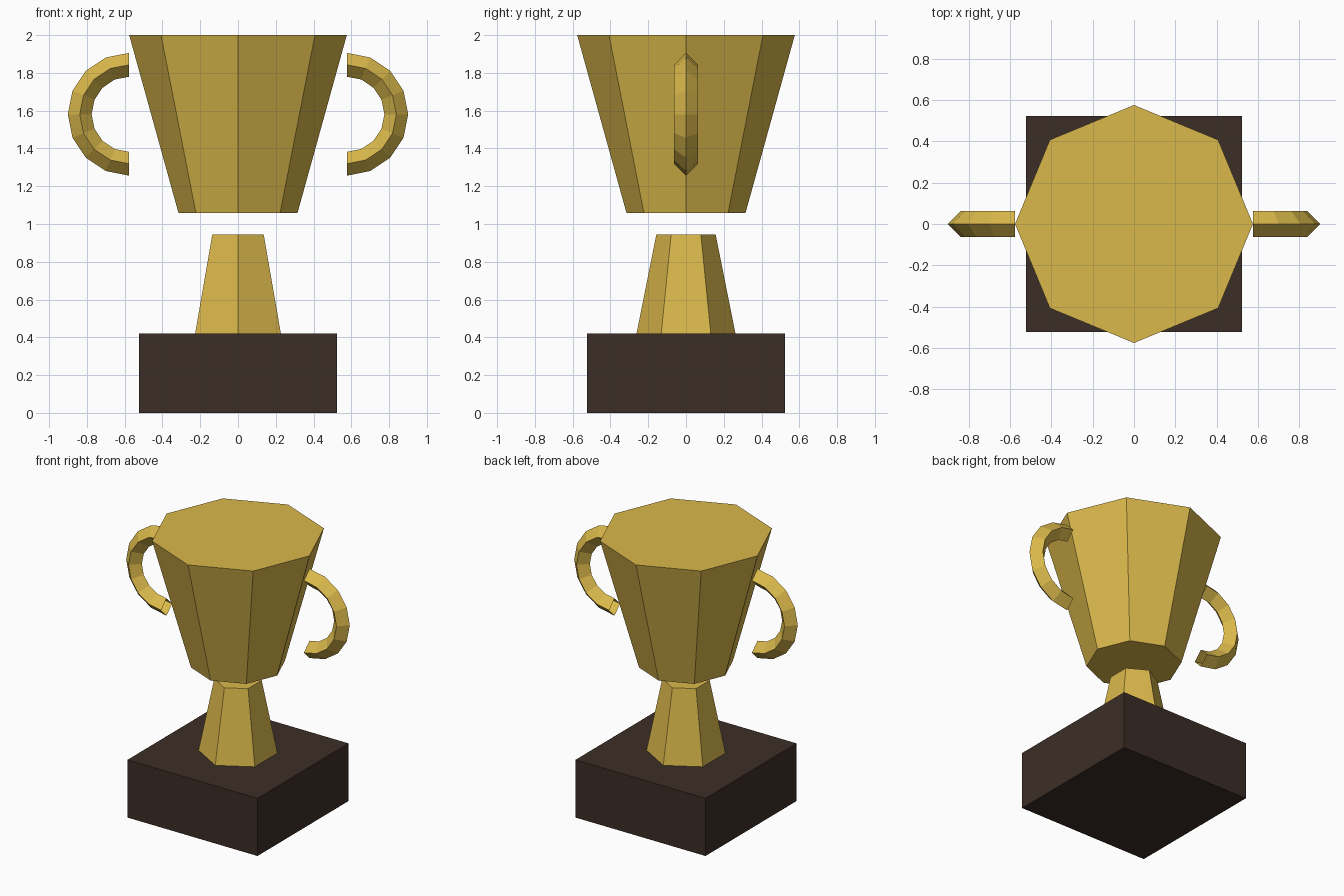
import bpy, bmesh
from math import pi
from mathutils import Vector

if "Cube" in bpy.data.objects:
    bpy.data.objects.remove(bpy.data.objects["Cube"])


def material(name, color):
    mat = bpy.data.materials.new(name)
    mat.diffuse_color = (*color, 1)
    mat.use_nodes = True
    mat.node_tree.nodes["Principled BSDF"].inputs["Base Color"].default_value = mat.diffuse_color
    return mat


GOLD = material("gold", (0.70, 0.48, 0.07))
WOOD = material("dark_wood", (0.045, 0.027, 0.020))


def tapered(name, sides, r_bottom, r_top, z0, z1):
    """Closed prism with a corner on the y axis."""
    bpy.ops.mesh.primitive_cone_add(vertices=sides, radius1=r_bottom, radius2=r_top,
                                    depth=z1 - z0, location=(0, 0, (z0 + z1) / 2))
    ob = bpy.context.object
    ob.name = name
    ob.data.materials.append(GOLD)


def handle(name, side):
    """Half ring with a diamond section, open at both ends."""
    centre, ring, tube = Vector((side * 0.576, 0, 1.581)), 0.262, 0.063
    bm = bmesh.new()
    section = [(0, tube), (tube, 0), (0, -tube), (-tube, 0)]
    verts = [bm.verts.new(centre + Vector((0, y, ring + z))) for y, z in section]
    edges = [bm.edges.new((verts[i], verts[(i + 1) % 4])) for i in range(4)]
    bmesh.ops.spin(bm, geom=verts + edges, cent=centre, axis=(0, 1, 0),
                   angle=side * pi, steps=8)
    bmesh.ops.recalc_face_normals(bm, faces=bm.faces[:])
    mesh = bpy.data.meshes.new(name)
    bm.to_mesh(mesh)
    bm.free()
    mesh.materials.append(GOLD)
    bpy.context.collection.objects.link(bpy.data.objects.new(name, mesh))


# Square plinth
bpy.ops.mesh.primitive_cube_add(size=1, location=(0, 0, 0.21))
plinth = bpy.context.object
plinth.name = "plinth"
plinth.scale = (1.048, 1.048, 0.42)
plinth.data.materials.append(WOOD)

# Six-sided stem and eight-sided cup
tapered("stem", 6, 0.262, 0.157, 0.42, 0.945)
tapered("cup", 8, 0.315, 0.576, 1.058, 2.0)

# Handles on both sides
handle("right_handle", 1)
handle("left_handle", -1)
